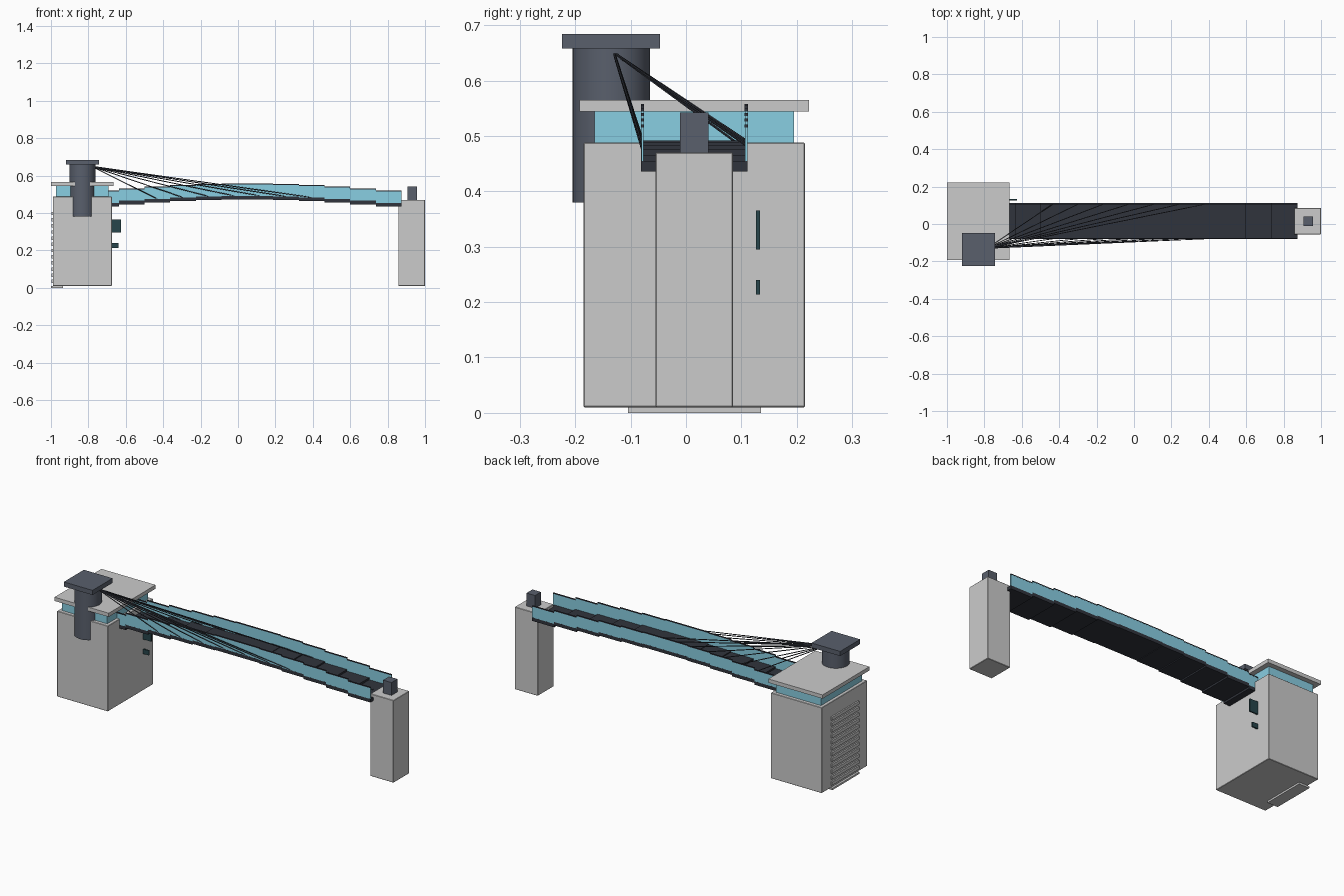
import bpy, math
from mathutils import Vector

if "Cube" in bpy.data.objects:
    bpy.data.objects.remove(bpy.data.objects["Cube"])


def mat(name, col):
    m = bpy.data.materials.new(name)
    m.diffuse_color = (*col, 1)
    m.use_nodes = True
    m.node_tree.nodes["Principled BSDF"].inputs["Base Color"].default_value = m.diffuse_color
    return m


SLATE = mat("slate", (0.10, 0.115, 0.15))
DARK = mat("dark_steel", (0.03, 0.034, 0.045))
GLASS = mat("blue_glass", (0.25, 0.62, 0.76))
TEAL = mat("dark_teal", (0.02, 0.06, 0.07))


def box(name, x, y, z, m=None, bevel=0):
    """Box from (min, max) ranges."""
    bpy.ops.mesh.primitive_cube_add(size=1, location=[sum(r) / 2 for r in (x, y, z)])
    o = bpy.context.object
    o.name = name
    o.scale = [r[1] - r[0] for r in (x, y, z)]
    bpy.ops.object.transform_apply(location=False, rotation=False, scale=True)
    if m:
        o.data.materials.append(m)
    if bevel:
        b = o.modifiers.new("edge", 'BEVEL')
        b.width = bevel
        b.segments = 1
    return o


def rod(name, a, b, r, m, sides=6):
    a, b = Vector(a), Vector(b)
    d = b - a
    bpy.ops.mesh.primitive_cylinder_add(vertices=sides, radius=r, depth=d.length, location=(a + b) / 2)
    o = bpy.context.object
    o.name = name
    o.rotation_euler = d.to_track_quat('Z', 'Y').to_euler()
    o.data.materials.append(m)
    bpy.ops.object.shade_smooth_by_angle(angle=math.radians(40))
    return o


YC = 0.015  # centre line of the bridge

# Station building: body, glazed band, roof slab
box("station_body", (-0.99, -0.675), (YC - 0.2, YC + 0.2), (0.01, 0.488), bevel=0.002)
box("glazed_band", (-0.972, -0.693), (YC - 0.18, YC + 0.18), (0.488, 0.544), GLASS)
box("roof_slab", (-1.0, -0.665), (YC - 0.207, YC + 0.207), (0.544, 0.565))

# Door step and shutter slats on the outer face
box("door_step", (-1.0, -0.935), (YC - 0.12, YC + 0.12), (0, 0.01))
for i in range(12):
    z = 0.025 + i * 0.033
    box(f"shutter_slat_{i}", (-0.998, -0.985), (YC - 0.12, YC + 0.12), (z, z + 0.018))

# Side fins on the bridge face
box("large_fin", (-0.685, -0.625), (0.126, 0.134), (0.295, 0.365), TEAL)
box("small_fin", (-0.685, -0.64), (0.126, 0.134), (0.214, 0.24), TEAL)

# Round lift tower with square cap
rod("lift_tower", (-0.832, -0.135, 0.38), (-0.832, -0.135, 0.66), 0.07, SLATE, 32)
box("lift_tower_cap", (-0.92, -0.743), (-0.224, -0.047), (0.658, 0.684), SLATE)

# Far pier and its beacon block
box("far_pier", (0.857, 1.0), (YC - 0.07, YC + 0.07), (0.01, 0.47), bevel=0.002)
box("pier_block", (0.905, 0.957), (YC - 0.026, YC + 0.026), (0.47, 0.542), SLATE)

# Stepped arched bridge
N, X0, STEP = 12, -0.775, 0.1375
for i in range(N):
    x = (X0 + i * STEP, X0 + (i + 1) * STEP)
    top = 0.449 + 0.043 * math.sin(math.pi * (i + 0.5) / N)
    xc = sum(x) / 2
    box(f"deck_{i}", x, (YC - 0.096, YC + 0.096), (top - 0.019, top), DARK)
    box(f"deck_light_{i}", (xc - 0.015, xc + 0.015), (YC, YC + 0.008), (top, top + 0.003), DARK)
    for side, s in (("front", -1), ("back", 1)):
        y = YC + s * 0.0935
        box(f"{side}_glass_{i}", x, (y - 0.0022, y + 0.0022), (top, top + 0.061), GLASS)
        box(f"{side}_handrail_{i}", x, (y - 0.003, y + 0.003), (top + 0.061, top + 0.066), DARK)
        # Stay cables fan out from the lift tower
        if 2 <= i <= 8:
            rod(f"{side}_cable_{i}", (-0.785, -0.13, 0.65), (xc, y, top), 0.0025, DARK)
